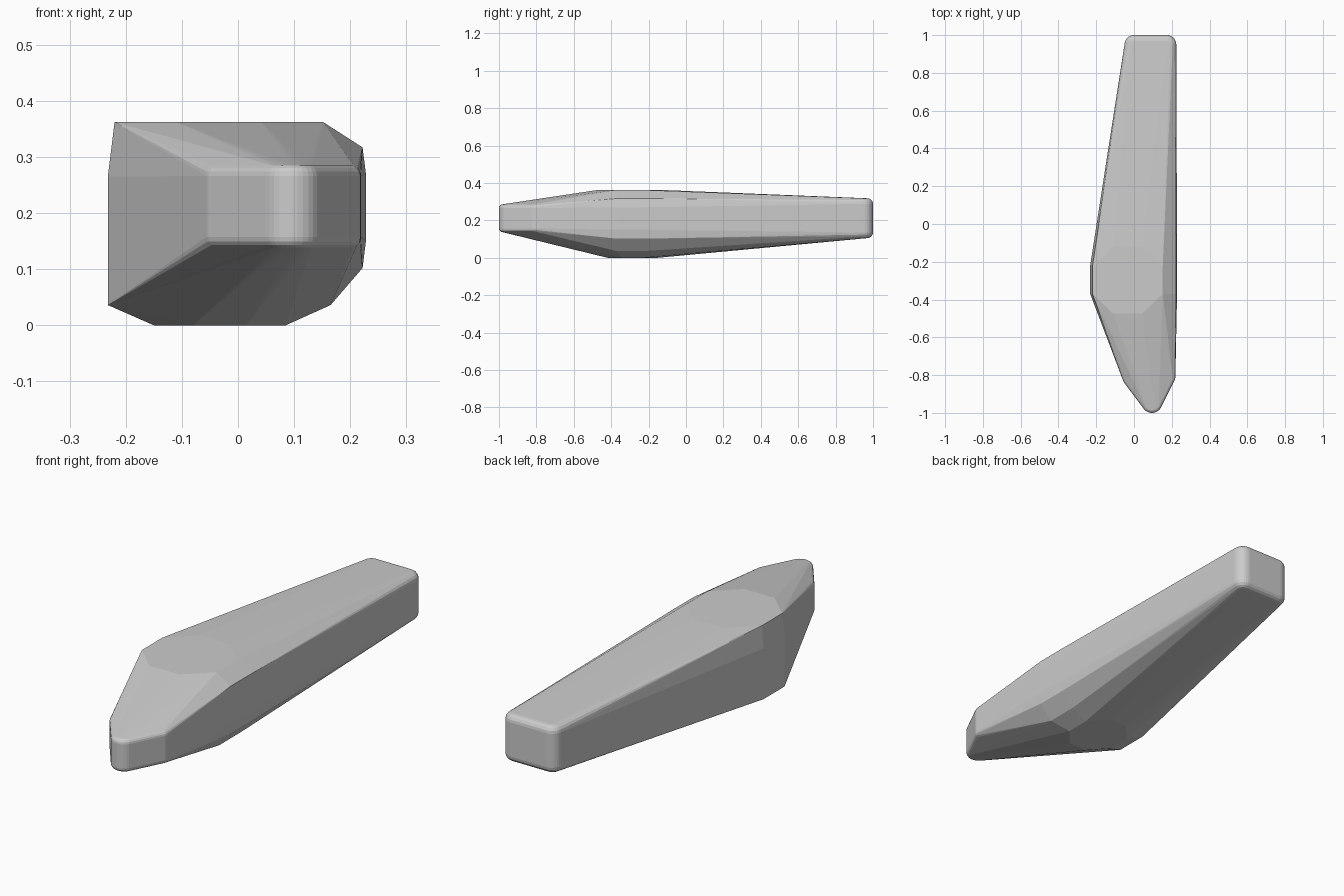
import bpy, bmesh
from math import sin, cos, pi

if "Cube" in bpy.data.objects:
    bpy.data.objects.remove(bpy.data.objects["Cube"])

pts = []


def rounded_post(x, y, r, z0, z1, b=0.03, n=32):
    """Vertical post with softened rims, used as a rounded corner."""
    for i in range(n):
        a = 2 * pi * i / n
        for k in range(5):
            t = k * pi / 8
            rr = r - b + b * cos(t)
            for z in (z1 - b + b * sin(t), z0 + b - b * sin(t)):
                pts.append((x + rr * cos(a), y + rr * sin(a), z))


def chamfered_plate(x0, x1, y0, y1, cx, cy, z):
    """Flat octagonal facet."""
    for x, y in ((x0 + cx, y0), (x1 - cx, y0), (x1, y0 + cy), (x1, y1 - cy),
                 (x1 - cx, y1), (x0 + cx, y1), (x0, y1 - cy), (x0, y0 + cy)):
        pts.append((x, y, z))


# Square rear end
for x in (0.0, 0.174):
    rounded_post(x, 0.95, 0.05, 0.105, 0.318)

# Pointed nose
rounded_post(0.095, -0.945, 0.055, 0.137, 0.286, 0.02)
rounded_post(-0.015, -0.815, 0.045, 0.137, 0.286, 0.02)
rounded_post(0.174, -0.81, 0.045, 0.137, 0.286, 0.02)

# Broad middle: top, bottom and side facets
chamfered_plate(-0.22, 0.152, -0.475, -0.12, 0.11, 0.105, 0.362)
chamfered_plate(-0.15, 0.085, -0.42, -0.15, 0.07, 0.08, 0.0)
for y in (-0.37, -0.22):
    pts += [(-0.232, y, 0.036), (-0.232, y, 0.265)]
    pts += [(0.222, y, 0.102), (0.222, y, 0.317), (0.228, y, 0.15), (0.228, y, 0.27)]
    pts.append((0.165, y, 0.036))

# Wrap everything in one faceted skin
bm = bmesh.new()
for p in pts:
    bm.verts.new(p)
bmesh.ops.remove_doubles(bm, verts=bm.verts[:], dist=0.0005)
hull = bmesh.ops.convex_hull(bm, input=bm.verts[:])
loose = [v for v in bm.verts if not v.link_faces]
bmesh.ops.delete(bm, geom=loose, context='VERTS')
bmesh.ops.recalc_face_normals(bm, faces=bm.faces[:])
mesh = bpy.data.meshes.new("faceted_body")
bm.to_mesh(mesh)
bm.free()
body = bpy.data.objects.new("faceted_body", mesh)
bpy.context.collection.objects.link(body)
